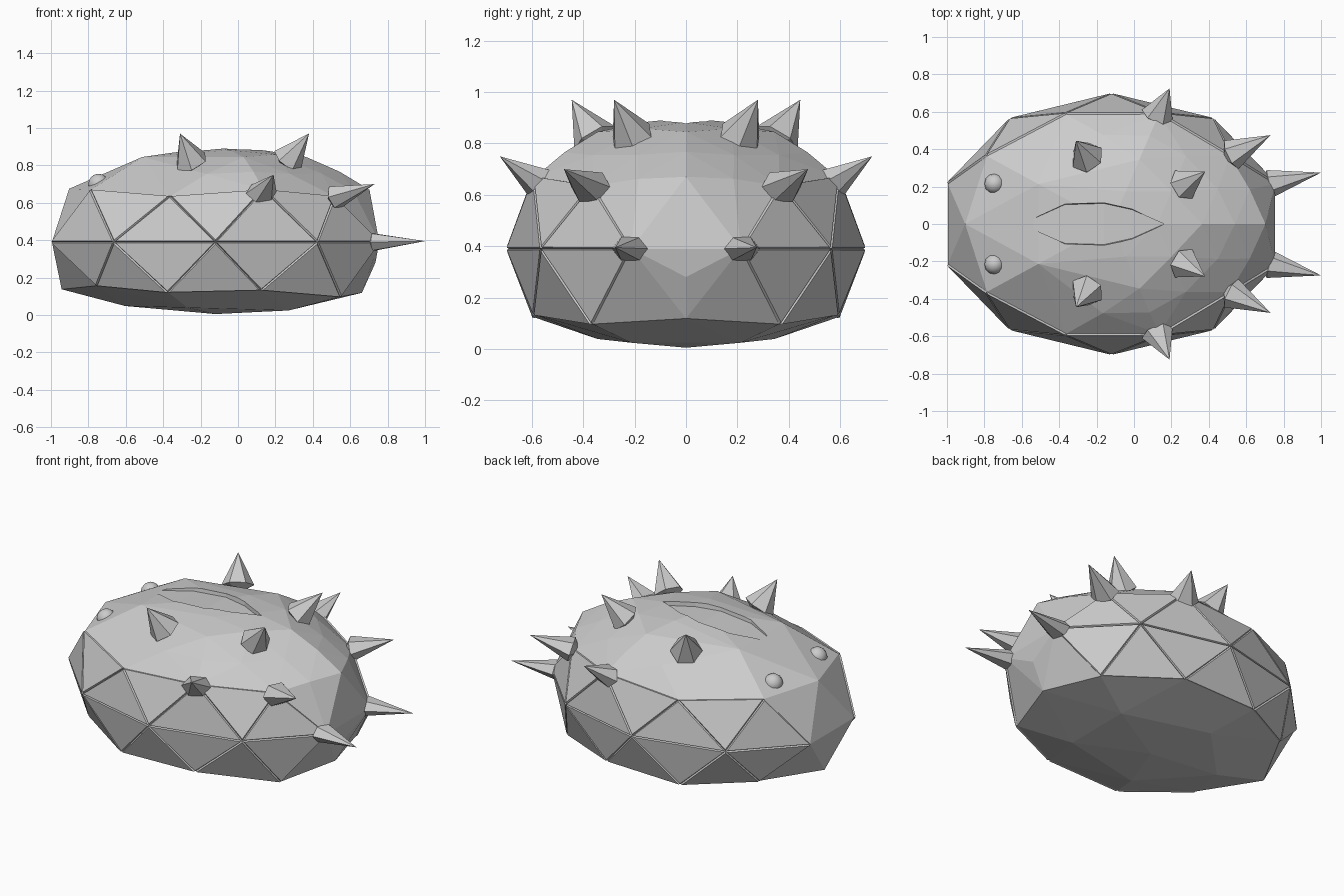
import bpy, bmesh, math
from mathutils import Vector

if "Cube" in bpy.data.objects:
    bpy.data.objects.remove(bpy.data.objects["Cube"])


def make_object(name, bm):
    bmesh.ops.recalc_face_normals(bm, faces=bm.faces)
    mesh = bpy.data.meshes.new(name)
    bm.to_mesh(mesh)
    bm.free()
    ob = bpy.data.objects.new(name, mesh)
    bpy.context.collection.objects.link(ob)
    return ob


# Faceted body: an icosphere stretched ring by ring
UP = {0: 0, 45: .28, 53: .245, 85: .455, 100: .51}
LOW = {0: 0, 45: -.275, 53: -.25, 85: -.355, 100: -.385}


def shape(co):
    x, y, z = co
    key = min(UP, key=lambda k: abs(k - abs(z) * 100))
    h = UP[key] if z > 0 else LOW[key] - .025 * x * (key in (45, 53, 85))
    if key == 53 and z > 0 and x < -.8:
        h = .285
    wide = 1.05 if key == 53 else 1
    return Vector((-.12 + .92 * x, .69 * wide * y, .39 + h))


bm = bmesh.new()
bmesh.ops.create_icosphere(bm, subdivisions=2, radius=1)
bm.faces.ensure_lookup_table()
plates, tail = [], []
for f in bm.faces:
    c = f.calc_center_median()
    if max(abs(v.co.z) for v in f.verts) < .6 and abs(c.y) > .35:
        plates.append(f)
    elif c.x > .8 and c.z < 0 and abs(c.y) < .05:
        tail.append(f)
for v in bm.verts:
    v.co = shape(v.co)
bm.normal_update()

# Finer facets on the upper rear shell between the side plates
plate_set = set(plates)
shell_edges = [e for e in bm.edges
               if not any(f in plate_set for f in e.link_faces)
               and min(v.co.z for v in e.verts) > .45
               and min(v.co.x for v in e.verts) > -.5]
bend = {}
for e in shell_edges:
    a, b = e.verts
    mid = (a.co + b.co) / 2
    n = (a.normal + b.normal).normalized()
    lift = (b.co - a.co).dot(b.normal - a.normal) / 8
    bend[tuple(round(t, 4) for t in mid)] = mid + n * lift * .5

# Slight bulge low on the rear end
for v in bmesh.ops.poke(bm, faces=tail)["verts"]:
    v.co = (.735, 0, .28)

bmesh.ops.subdivide_edges(bm, edges=shell_edges, cuts=1, use_grid_fill=True)
for v in bm.verts:
    target = bend.get(tuple(round(t, 4) for t in v.co))
    if target:
        v.co = target

# Raised triangular plates along both sides
bm.normal_update()
plates = [f for f in plates if f.is_valid]
bmesh.ops.inset_individual(bm, faces=plates, thickness=.008, depth=.01)
bmesh.ops.triangulate(bm, faces=[f for f in bm.faces if len(f.verts) > 3])
body = make_object("body_shell", bm)

# Lens shaped recess on the back
outline = [(-.6, 0, .83), (-.37, .115, .845), (-.16, .122, .862),
           (-.01, .085, .862), (.16, 0, .855)]
outline += [(x, -y, z) for x, y, z in reversed(outline[1:-1])]
bm = bmesh.new()
low = [bm.verts.new((p[0], p[1] * .9, p[2])) for p in outline]
top = [bm.verts.new((p[0], p[1], .93)) for p in outline]
for i in range(4):  # floor strips across the lens
    ring = [low[i], low[i + 1], low[7 - i], low[(8 - i) % 8]]
    bm.faces.new(list(dict.fromkeys(ring)))
bm.faces.new(top)
for i in range(8):
    k = (i + 1) % 8
    bm.faces.new((low[i], low[k], top[k], top[i]))
cutter = make_object("recess_cutter", bm)
cutter.hide_render = True
mod = body.modifiers.new("recess", 'BOOLEAN')
mod.operation = 'DIFFERENCE'
mod.object = cutter
mod.solver = 'EXACT'
bpy.context.view_layer.objects.active = body
bpy.ops.object.modifier_apply(modifier=mod.name)
bpy.data.objects.remove(cutter)


# Six sided spikes, in mirrored pairs
def spike(name, base, tip, radius, flat=1):
    base, tip = Vector(base), Vector(tip)
    axis = (tip - base).normalized()
    side = axis.cross(Vector((0, 0, 1))).normalized()
    up = side.cross(axis)
    bm = bmesh.new()
    ring = []
    for i in range(6):
        a = math.tau * i / 6
        p = base + radius * (side * math.cos(a) + up * flat * math.sin(a))
        ring.append(bm.verts.new(p))
    point = bm.verts.new(tip)
    root = bm.verts.new(base - axis * .05)
    for i in range(6):
        bm.faces.new((ring[i], ring[(i + 1) % 6], point))
        bm.faces.new((ring[(i + 1) % 6], ring[i], root))
    make_object(name, bm)


SPIKES = [  # base, tip, radius, flatness
    ((-.25, .355, .82), (-.31, .445, .97), .092, 1),
    ((.265, .21, .825), (.38, .28, .97), .088, 1),
    ((.125, .575, .65), (.19, .725, .75), .09, .7),
    ((.52, .37, .63), (.73, .475, .70), .085, .8),
    ((.725, .215, .39), (1, .275, .395), .075, .7),
]
for s, side_name in ((1, "left"), (-1, "right")):
    for n, (b, t, r, flat) in enumerate(SPIKES):
        spike(f"spike_{n + 1}_{side_name}", (b[0], s * b[1], b[2]),
              (t[0], s * t[1], t[2]), r, flat)
    # Low round eyes near the front end
    bm = bmesh.new()
    bmesh.ops.create_uvsphere(bm, u_segments=12, v_segments=8, radius=.055)
    eye = make_object(f"eye_{side_name}", bm)
    eye.location = (-.745, s * .215, .70)
    for p in eye.data.polygons:
        p.use_smooth = True
